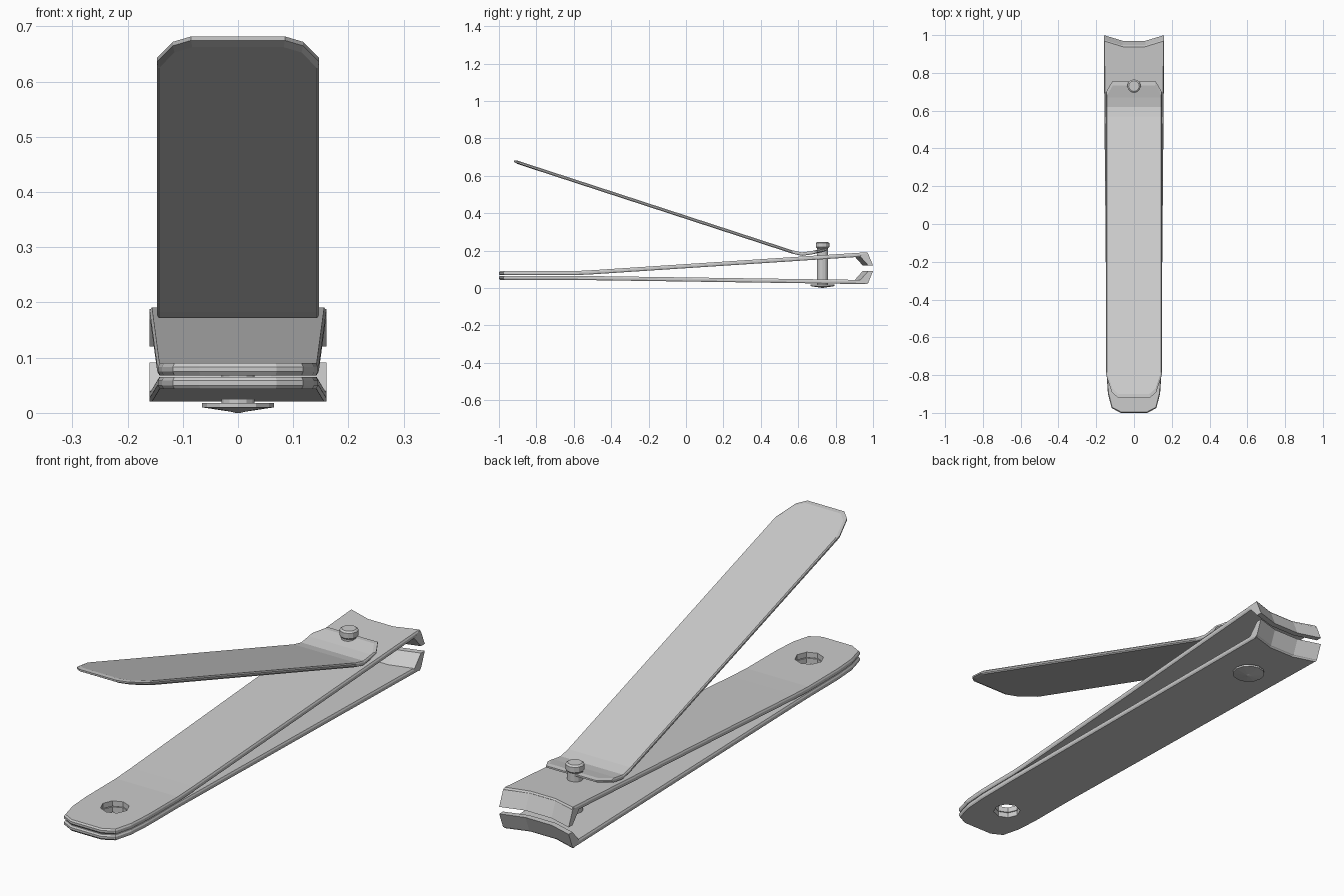
import bpy, bmesh, math
from mathutils import Vector

if "Cube" in bpy.data.objects:
    bpy.data.objects.remove(bpy.data.objects["Cube"])


def interp(path, y):
    for (y0, z0), (y1, z1) in zip(path, path[1:]):
        if y <= y1:
            break
    return z0 + (z1 - z0) * (y - y0) / (y1 - y0)


def add_object(name, bm):
    bmesh.ops.recalc_face_normals(bm, faces=bm.faces)
    mesh = bpy.data.meshes.new(name)
    bm.to_mesh(mesh)
    bm.free()
    obj = bpy.data.objects.new(name, mesh)
    bpy.context.collection.objects.link(obj)
    return obj


def loft(bm, rings, cap=True):
    rows = [[bm.verts.new(p) for p in r] for r in rings]
    n = len(rows[0])
    for a, b in zip(rows, rows[1:]):
        for i in range(n):
            bm.faces.new((a[i], a[(i + 1) % n], b[(i + 1) % n], b[i]))
    if cap:
        bm.faces.new(rows[0])
        bm.faces.new(rows[-1])


def plate(name, half, path, h, kx, ky):
    """Chamfered sheet: mirrored outline, bent along y to follow path (y, z)."""
    outline = half + [(-x, y) for x, y in reversed(half)]
    ys = [y for _, y in half]
    c = (min(ys) + max(ys)) / 2
    bm = bmesh.new()
    rings = []
    for z, sx, sy in ((-h, kx, ky), (-h * .4, 1, 1), (h * .4, 1, 1), (h, kx, ky)):
        rings.append([(x * sx, c + (y - c) * sy, z) for x, y in outline])
    loft(bm, rings)
    for y, _ in path[1:-1]:
        bmesh.ops.bisect_plane(bm, geom=bm.verts[:] + bm.edges[:] + bm.faces[:],
                               plane_co=(0, y, 0), plane_no=(0, 1, 0))
    for v in bm.verts:
        v.co.z += interp(path, v.co.y)
    return add_object(name, bm)


def lathe(name, profile, y, n):
    bm = bmesh.new()
    loft(bm, [[(r * math.cos(2 * math.pi * i / n), y + r * math.sin(2 * math.pi * i / n), z)
               for i in range(n)] for r, z in profile])
    return add_object(name, bm)


def blade(name, section):
    """Curved cutting lip swept across the jaw end."""
    bm = bmesh.new()
    loft(bm, [[(x, y + dy, z) for y, z in section]
              for x, dy in ((-.16, .03), (-.06, 0), (.06, 0), (.16, .03))])
    return add_object(name, bm)


# Two spring jaws with the concave front ends
jaw_half = [(.07, -1), (.118, -.975), (.138, -.9), (.145, -.8), (.146, -.6),
            (.16, .973), (.06, .943)]
jaws = [
    plate("upper_jaw", jaw_half, [(-1, .079), (-.6, .079), (-.5, .084), (1, .182)],
          .011, .975, .995),
    plate("lower_jaw", jaw_half, [(-1, .054), (-.6, .054), (1, .031)],
          .011, .975, .995),
]

# Key ring hole through the tail
cutter = lathe("hole_cutter", [(.055, -.1), (.055, .3)], -.81, 8)
cutter.hide_render = True
for jaw in jaws:
    mod = jaw.modifiers.new("hole", 'BOOLEAN')
    mod.operation = 'DIFFERENCE'
    mod.object = cutter
    mod.solver = 'EXACT'
    bpy.context.view_layer.objects.active = jaw
    bpy.ops.object.modifier_apply(modifier=mod.name)
bpy.data.objects.remove(cutter)

# Cutting blades
blade("upper_blade", [(.935, .188), (.945, .18), (.97, .12), (.945, .12), (.90, .17)])
blade("lower_blade", [(.935, .021), (.945, .028), (.97, .091), (.945, .091), (.90, .04)])

# Lever, bent near the pin
lever_half = [(.085, -.92), (.118, -.89), (.147, -.80), (.147, .70), (.115, .755)]
plate("lever", lever_half,
      [(-.92, .678), (.57, .192), (.62, .181), (.67, .188), (.755, .206)],
      .009, .975, .975)

# Pin with a collar head and a shallow conical rivet foot
lathe("pin", [(.065, .018), (.065, .010), (.012, .002), (.004, 0)][::-1]
      + [(.03, .018), (.03, .212), (.036, .218), (.036, .24), (.028, .246)], .73, 12)
